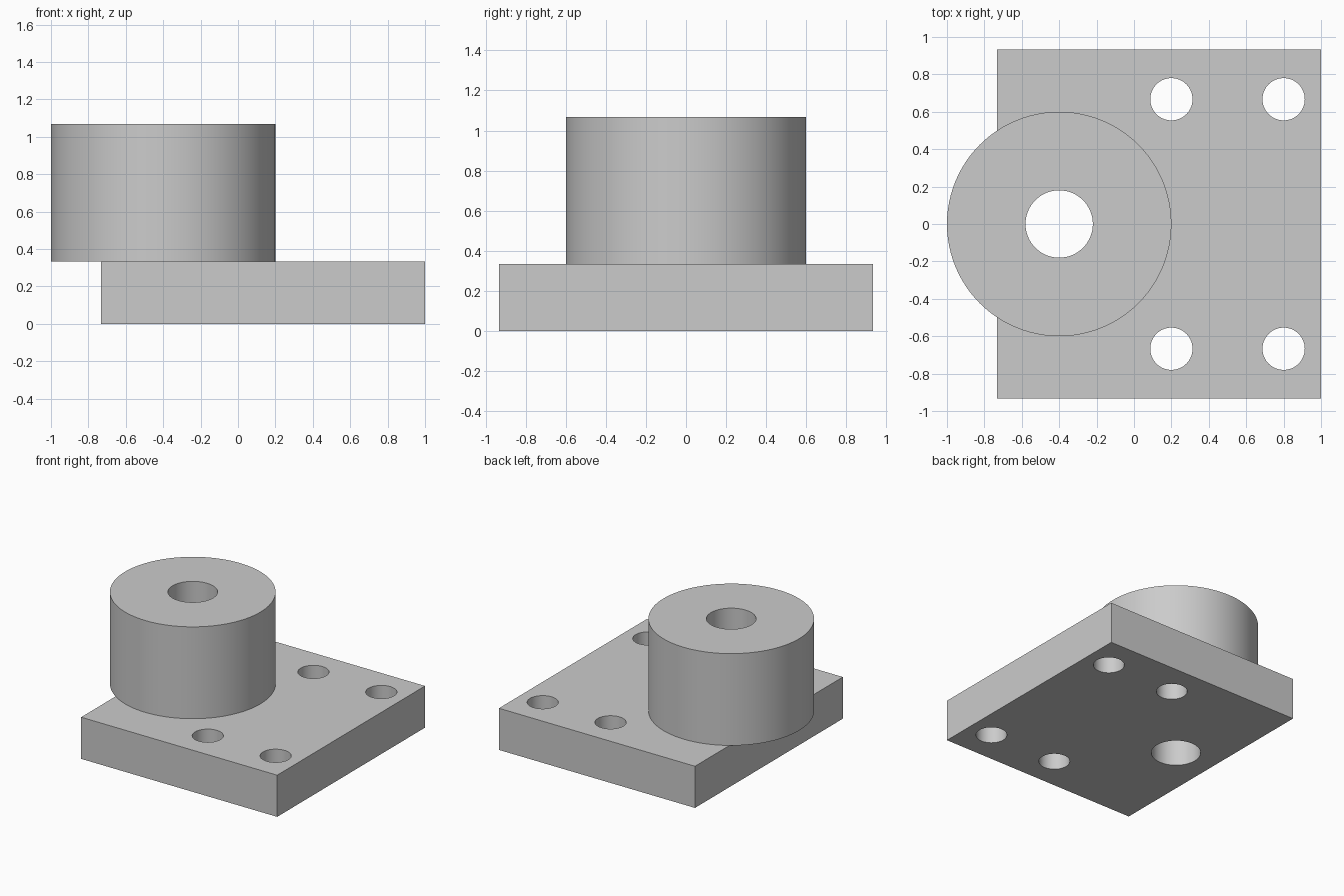
import bpy

cube = bpy.data.objects.get("Cube")
if cube:
    bpy.data.objects.remove(cube, do_unlink=True)

PLATE_TOP, BOSS_TOP = 0.333, 1.067
BOSS_X = -0.4

grey = bpy.data.materials.new("machined_grey")
grey.use_nodes = True
grey.diffuse_color = (0.6, 0.6, 0.6, 1)
grey.node_tree.nodes["Principled BSDF"].inputs["Base Color"].default_value = (0.6, 0.6, 0.6, 1)


def cylinder(name, x, y, z0, z1, radius, sides=96):
    bpy.ops.mesh.primitive_cylinder_add(
        vertices=sides, radius=radius, depth=z1 - z0, location=(x, y, (z0 + z1) / 2))
    obj = bpy.context.object
    obj.name = name
    obj.data.materials.append(grey)
    return obj


def drill(target, x, y, radius):
    """Cut a vertical through hole."""
    cutter = cylinder("hole_cutter", x, y, -0.5, 1.5, radius, 64)
    cutter.hide_render = True
    mod = target.modifiers.new("hole", "BOOLEAN")
    mod.operation, mod.solver, mod.object = "DIFFERENCE", "EXACT", cutter
    bpy.ops.object.select_all(action="DESELECT")
    bpy.context.view_layer.objects.active = target
    target.select_set(True)
    bpy.ops.object.modifier_apply(modifier=mod.name)
    bpy.data.objects.remove(cutter, do_unlink=True)


# Base plate
bpy.ops.mesh.primitive_cube_add(size=1, location=(0.1335, 0, PLATE_TOP / 2))
plate = bpy.context.object
plate.name = "base_plate"
plate.scale = (1.733, 1.867, PLATE_TOP)
bpy.ops.object.transform_apply(location=False, rotation=False, scale=True)
plate.data.materials.append(grey)

# Round boss overhanging the plate edge
boss = cylinder("round_boss", BOSS_X, 0, PLATE_TOP, BOSS_TOP, 0.6)

# Central bore through both parts
for part in (plate, boss):
    drill(part, BOSS_X, 0, 0.18)

# Four mounting holes
for x in (0.2, 0.8):
    for y in (-0.667, 0.667):
        drill(plate, x, y, 0.113)

# Smooth round walls, sharp rims
for part in (plate, boss):
    bpy.ops.object.select_all(action="DESELECT")
    bpy.context.view_layer.objects.active = part
    part.select_set(True)
    bpy.ops.object.shade_smooth_by_angle()
